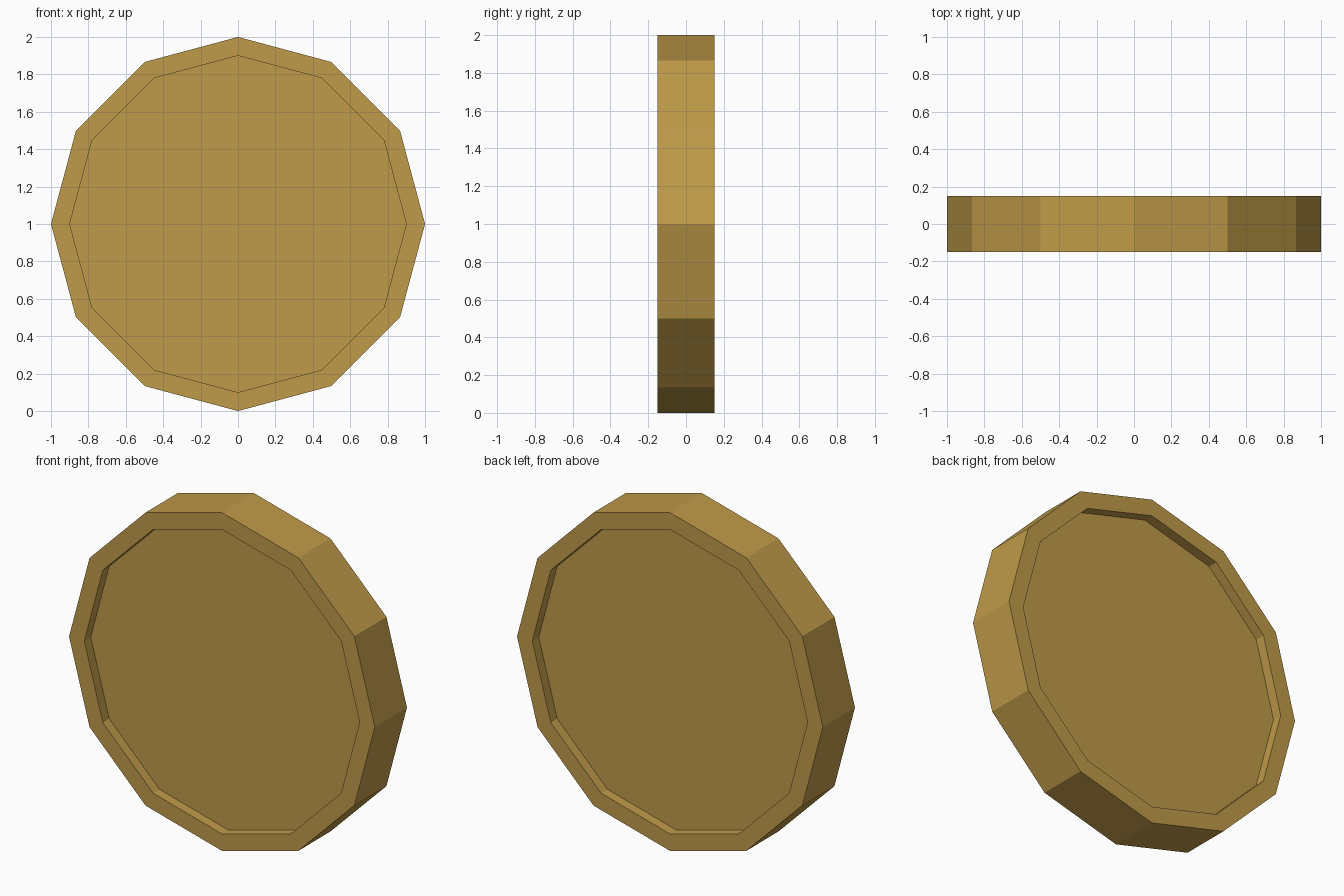
import bpy, bmesh, math

if "Cube" in bpy.data.objects:
    bpy.data.objects.remove(bpy.data.objects["Cube"])

SIDES = 12
R_OUT, R_IN = 1.0, 0.9
HALF, DEPTH = 0.15, 0.06

mat = bpy.data.materials.new("dull gold")
mat.diffuse_color = (0.52, 0.325, 0.067, 1)
mat.use_nodes = True
mat.node_tree.nodes["Principled BSDF"].inputs["Base Color"].default_value = mat.diffuse_color

bm = bmesh.new()


def ring(radius, y):
    """Twelve-sided ring standing upright, centred at z = 1."""
    return [bm.verts.new((radius * math.cos(2 * math.pi * i / SIDES), y,
                          1 + radius * math.sin(2 * math.pi * i / SIDES)))
            for i in range(SIDES)]


# Profile from front floor, over the rim, to back floor
floor = HALF - DEPTH
profile = [(R_IN, -floor), (R_IN, -HALF), (R_OUT, -HALF),
           (R_OUT, HALF), (R_IN, HALF), (R_IN, floor)]
rings = [ring(r, y) for r, y in profile]

# Rim walls
for a, b in zip(rings, rings[1:]):
    for i in range(SIDES):
        j = (i + 1) % SIDES
        bm.faces.new((a[i], a[j], b[j], b[i]))

# Recessed front and back faces
bm.faces.new(rings[0])
bm.faces.new(rings[-1])
bmesh.ops.recalc_face_normals(bm, faces=bm.faces[:])

mesh = bpy.data.meshes.new("coin")
bm.to_mesh(mesh)
bm.free()
mesh.materials.append(mat)
bpy.context.collection.objects.link(bpy.data.objects.new("coin", mesh))
